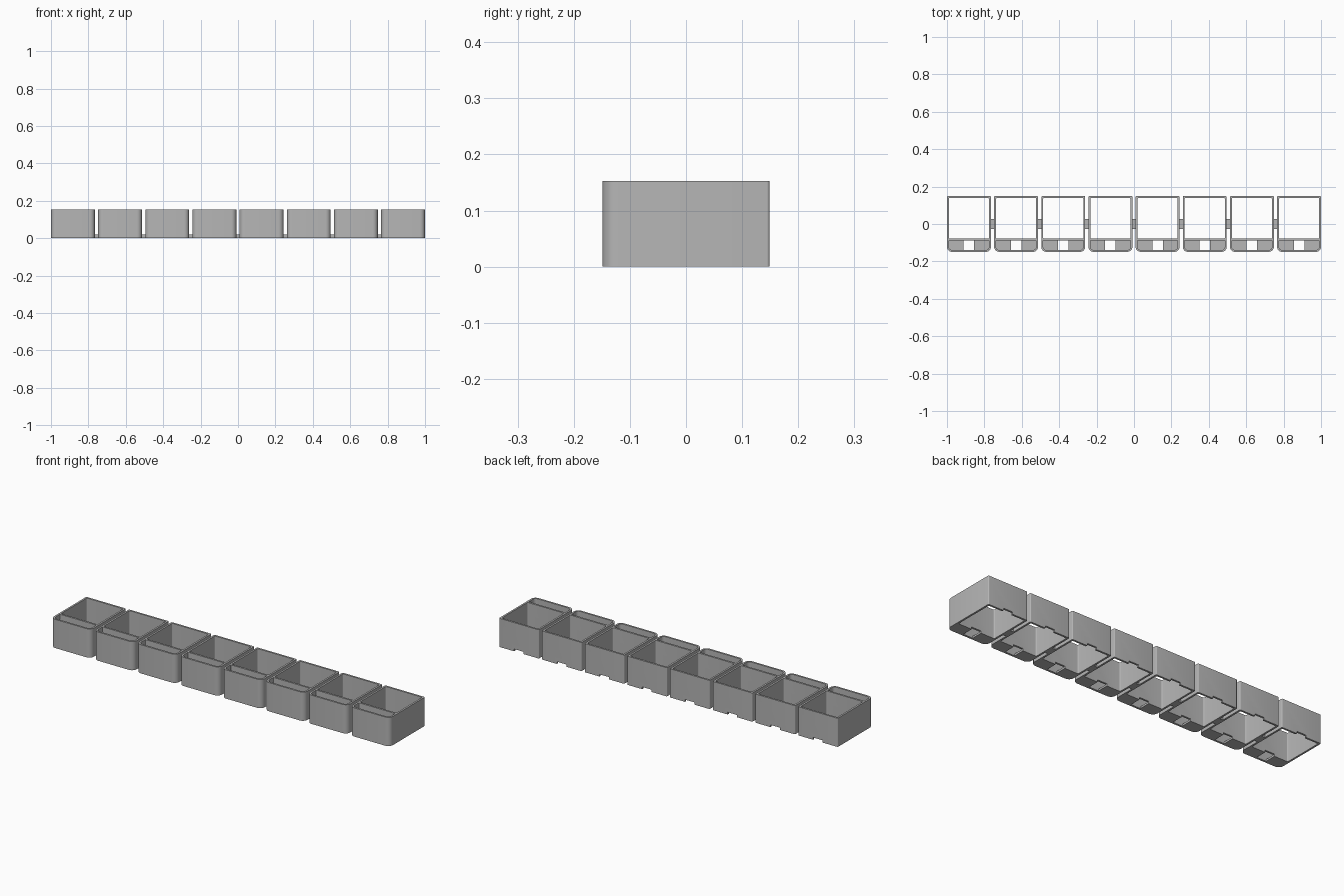
import bpy, bmesh, math

cube = bpy.data.objects.get("Cube")
if cube:
    bpy.data.objects.remove(cube, do_unlink=True)

COUNT, WIDTH, DEPTH, HEIGHT, WALL = 8, 0.235, 0.298, 0.153, 0.01
PITCH = (2 - WIDTH) / (COUNT - 1)
DIVIDER_Y = -0.083
FRONT, BACK = -DEPTH / 2, DEPTH / 2

grey = bpy.data.materials.new("grey plastic")
grey.use_nodes = True
grey.diffuse_color = (0.47, 0.47, 0.47, 1)
grey.node_tree.nodes["Principled BSDF"].inputs["Base Color"].default_value = grey.diffuse_color


def block(name, half_x, y0, y1, z0, z1, front_r=0, back_r=0):
    """Upright block with separately rounded front and back corners."""
    pts = []
    for cx, cy, r, start in ((half_x, y0, front_r, 270), (half_x, y1, back_r, 0),
                             (-half_x, y1, back_r, 90), (-half_x, y0, front_r, 180)):
        ox = cx - math.copysign(r, cx)
        oy = cy + r if cy == y0 else cy - r
        steps = 6 if r else 0
        for i in range(steps + 1):
            a = math.radians(start + (90 * i / steps if steps else 0))
            pts.append((ox + r * math.cos(a), oy + r * math.sin(a), z0))
    bm = bmesh.new()
    face = bm.faces.new([bm.verts.new(p) for p in pts])
    ext = bmesh.ops.extrude_face_region(bm, geom=[face])
    top = [v for v in ext["geom"] if isinstance(v, bmesh.types.BMVert)]
    bmesh.ops.translate(bm, verts=top, vec=(0, 0, z1 - z0))
    bmesh.ops.recalc_face_normals(bm, faces=bm.faces)
    mesh = bpy.data.meshes.new(name)
    bm.to_mesh(mesh)
    bm.free()
    mesh.materials.append(grey)
    obj = bpy.data.objects.new(name, mesh)
    bpy.context.collection.objects.link(obj)
    return obj


# Bin body with its cutters: open compartment, front pocket, strap channel
inner = WIDTH / 2 - WALL
body = block("bin_1", WIDTH / 2, FRONT, BACK, 0, HEIGHT, 0.027, 0.005)
cutters = [
    block("compartment_cutter", inner, DIVIDER_Y + WALL / 2, BACK - WALL, -0.05, 0.2, 0.005, 0.005),
    block("pocket_cutter", inner, FRONT + WALL, DIVIDER_Y - WALL / 2, 0.01, 0.2, 0.017, 0.003),
    block("channel_cutter", 0.028, FRONT + WALL + 0.001, 0.2, -0.05, 0.012),
]
for cutter in cutters:
    cutter.hide_render = True
    mod = body.modifiers.new("cut", 'BOOLEAN')
    mod.operation = 'DIFFERENCE'
    mod.solver = 'EXACT'
    mod.object = cutter

# Bake the cuts so that every bin shares one mesh
bpy.context.view_layer.update()
graph = bpy.context.evaluated_depsgraph_get()
bin_mesh = bpy.data.meshes.new_from_object(body.evaluated_get(graph))
body.modifiers.clear()
body.data = bin_mesh
for cutter in cutters:
    bpy.data.objects.remove(cutter, do_unlink=True)

bpy.ops.object.select_all(action='DESELECT')
body.select_set(True)
bpy.context.view_layer.objects.active = body
bpy.ops.object.shade_smooth_by_angle(angle=math.radians(30))

# Row of bins
body.location.x = -1 + WIDTH / 2
for i in range(1, COUNT):
    copy = body.copy()
    copy.name = f"bin_{i + 1}"
    copy.location.x += i * PITCH
    bpy.context.collection.objects.link(copy)

# Low connectors bridging the gaps
for i in range(COUNT - 1):
    link = block(f"connector_{i + 1}", (PITCH - WIDTH) / 2, -0.026, 0.026, 0, 0.02)
    link.location.x = -1 + WIDTH / 2 + (i + 0.5) * PITCH
